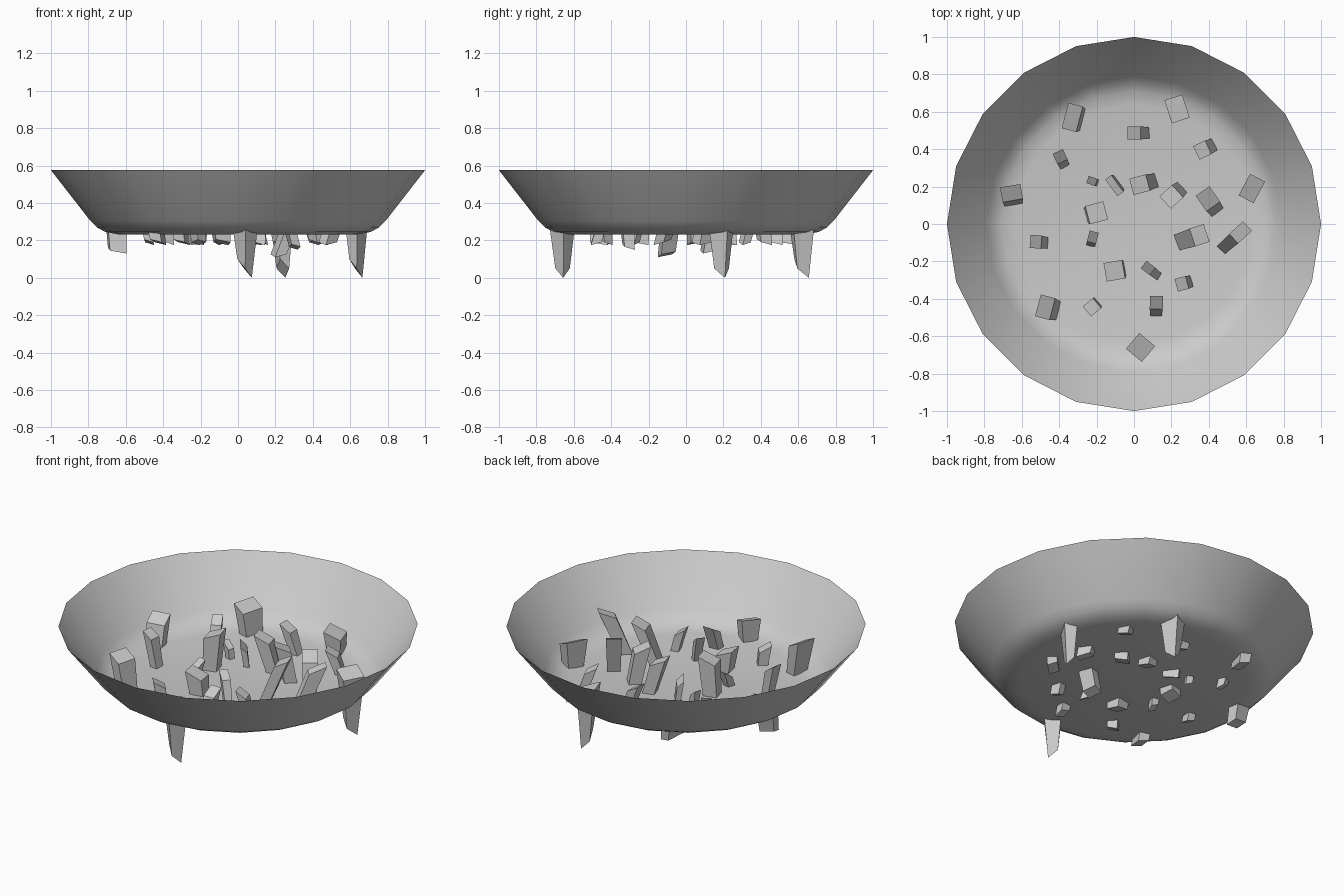
import bpy, bmesh, math
from mathutils import Vector


def finish(bm, name):
    bmesh.ops.recalc_face_normals(bm, faces=bm.faces)
    mesh = bpy.data.meshes.new(name)
    bm.to_mesh(mesh)
    bm.free()
    obj = bpy.data.objects.new(name, mesh)
    bpy.context.collection.objects.link(obj)
    return obj


# Open, thin 20-sided bowl
SIDES = 20
profile = [(1.0, 0.575), (0.79, 0.305), (0.755, 0.27), (0.71, 0.245), (0.64, 0.232)]
bm = bmesh.new()
rings = [[bm.verts.new((r * math.cos(2 * math.pi * i / SIDES),
                        r * math.sin(2 * math.pi * i / SIDES), z))
          for i in range(SIDES)] for r, z in profile]
for a, b in zip(rings, rings[1:]):
    for i in range(SIDES):
        j = (i + 1) % SIDES
        bm.faces.new((a[i], a[j], b[j], b[i]))
bm.faces.new(rings[-1])
bowl = finish(bm, "bowl")
for p in bowl.data.polygons:
    p.use_smooth = True


def chunk(name, x, y, w, d, angle, run, top, bottom=0.175, taper=0.8, slant=0.03):
    """Leaning tapered block: x, y is the top centre, run shifts the base along angle."""
    a = math.radians(angle)
    u = Vector((math.cos(a), math.sin(a), 0))
    v = Vector((-u.y, u.x, 0))
    corners = [(-1, -1), (1, -1), (1, 1), (-1, 1)]
    bm = bmesh.new()
    lo, hi = [], []
    for s, t in corners:
        c = Vector((x, y, 0))
        hi.append(bm.verts.new(c + u * s * w / 2 + v * t * d / 2
                               + Vector((0, 0, top - 0.02 - 0.02 * s))))
        lo.append(bm.verts.new(c + u * (run + s * w * taper / 2) + v * t * d * taper / 2
                               + Vector((0, 0, bottom + slant * (2 - s - t) / 4))))
    bm.faces.new(hi)
    bm.faces.new(lo)
    for i in range(4):
        j = (i + 1) % 4
        bm.faces.new((lo[i], lo[j], hi[j], hi[i]))
    finish(bm, name)


# Long chunks that pierce the floor and act as feet
for i, args in enumerate([(0.23, 0.615, 0.10, 0.13, 18, 0.01, 0.38),
                          (0.63, 0.19, 0.09, 0.13, -28, 0.0, 0.40),
                          (0.035, -0.66, 0.11, 0.11, -40, 0.0, 0.37)]):
    chunk(f"foot_chunk_{i + 1}", *args, bottom=0.0, taper=0.5, slant=0.1)

# Large chunks
large = [
    (-0.33, 0.57, 0.08, 0.14, -15, 0.03, 0.41),
    (0.03, 0.21, 0.09, 0.09, 15, 0.07, 0.45),
    (0.20, 0.145, 0.09, 0.09, 42, 0.05, 0.46),
    (0.395, 0.135, 0.10, 0.09, -55, 0.06, 0.46),
    (-0.20, 0.06, 0.10, 0.10, 195, 0.02, 0.47),
    (0.57, -0.045, 0.10, 0.07, 222, 0.12, 0.50),
    (-0.475, -0.445, 0.08, 0.12, -15, 0.05, 0.45),
]
for i, args in enumerate(large):
    chunk(f"large_chunk_{i + 1}", *args)
chunk("deep_chunk_1", 0.35, -0.06, 0.08, 0.10, 198, 0.14, 0.49, bottom=0.11)
chunk("deep_chunk_2", -0.655, 0.165, 0.08, 0.11, -80, 0.05, 0.40, bottom=0.13)
chunk("deep_chunk_3", 0.255, -0.32, 0.06, 0.07, 15, 0.05, 0.37, bottom=0.15)

# Small chunks
small = [
    (0.00, 0.487, 0.07, 0.07, 0, 0.07, 0.40),
    (0.365, 0.395, 0.07, 0.08, 25, 0.06, 0.38),
    (-0.395, 0.36, 0.06, 0.06, -65, 0.05, 0.385),
    (-0.225, 0.23, 0.05, 0.04, -20, 0.02, 0.33),
    (-0.105, 0.205, 0.04, 0.11, 36, 0.02, 0.36),
    (-0.525, -0.095, 0.06, 0.07, -5, 0.05, 0.44),
    (-0.22, -0.07, 0.06, 0.05, -105, 0.04, 0.33),
    (-0.105, -0.25, 0.10, 0.10, 10, 0.02, 0.37),
    (0.075, -0.235, 0.06, 0.05, -38, 0.07, 0.40),
    (-0.225, -0.445, 0.07, 0.07, 40, 0.02, 0.35),
    (0.12, -0.42, 0.07, 0.07, -92, 0.06, 0.38),
]
for i, args in enumerate(small):
    chunk(f"small_chunk_{i + 1}", *args)
